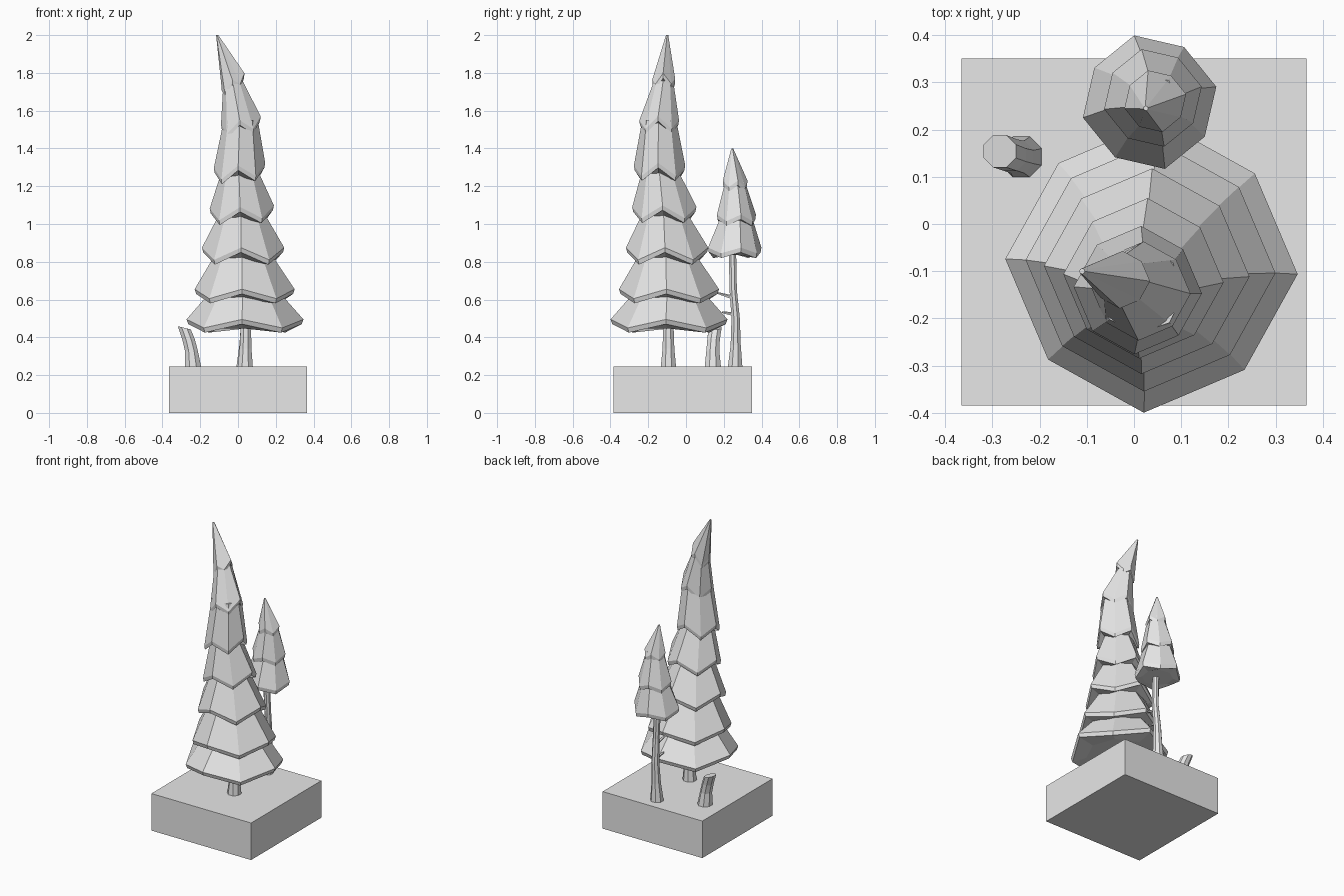
import bpy, bmesh
from math import sin, cos, radians, tau
from mathutils import Vector

cube = bpy.data.objects.get("Cube")
if cube:
    bpy.data.objects.remove(cube, do_unlink=True)

GREY = (0.8, 0.8, 0.8, 1)
grey = bpy.data.materials.new("light_grey")
grey.use_nodes = True
grey.diffuse_color = GREY
grey.node_tree.nodes["Principled BSDF"].inputs["Base Color"].default_value = GREY


def finish(name, bm):
    bmesh.ops.recalc_face_normals(bm, faces=bm.faces)
    mesh = bpy.data.meshes.new(name)
    bm.to_mesh(mesh)
    bm.free()
    mesh.materials.append(grey)
    obj = bpy.data.objects.new(name, mesh)
    bpy.context.collection.objects.link(obj)
    return obj


def ring(centre, r, turn=0, drop=0, tilt=0):
    """Octagon whose diagonal corners are pulled in and dropped."""
    pts = []
    for i in range(8):
        a = radians(turn) + tau * i / 8
        odd = i % 2
        rr = r * (0.95 if odd and drop else 1)
        x, y = rr * cos(a), rr * sin(a)
        pts.append(Vector(centre) + Vector((x, y, tilt * x - drop * odd)))
    return pts


def loft(name, rings):
    """Skin a stack of octagons and cap both ends."""
    bm = bmesh.new()
    rows = [[bm.verts.new(p) for p in pts] for pts in rings]
    for low, high in zip(rows, rows[1:]):
        for i in range(8):
            j = (i + 1) % 8
            bm.faces.new((low[i], low[j], high[j], high[i]))
    bm.faces.new(rows[0][::-1])
    bm.faces.new(rows[-1])
    return finish(name, bm)


def foliage(name, tiers, apex, turn):
    """Tiers: centre x, y, z, radius, corner drop, tilt, top radius, top height."""
    for n, (x, y, z, r, drop, tilt, top_r, top_z) in enumerate(tiers):
        nxt = tiers[n + 1] if n + 1 < len(tiers) else apex
        lip = 0.025
        loft(f"{name}_tier_{n + 1}", [
            ring((x, y, z - lip - drop * 0.5), r * 0.65, turn, 0, tilt),
            ring((x, y, z - lip), r * 0.97, turn, drop, tilt),
            ring((x, y, z), r, turn, drop, tilt),
            ring((nxt[0], nxt[1], top_z), top_r, turn),
        ])


def trunk(name, path):
    loft(name, [ring((x, y, z), r, 22.5) for x, y, z, r in path])


# Square plinth
bm = bmesh.new()
bmesh.ops.create_cube(bm, size=1)
for v in bm.verts:
    v.co = (v.co.x * 0.73, v.co.y * 0.735 - 0.017, (v.co.z + 0.5) * 0.245)
finish("plinth", bm)

# Large leaning fir
trunk("large_trunk", [(0.038, -0.093, 0.24, 0.044), (0.04, -0.093, 0.34, 0.034),
                      (0.042, -0.093, 0.5, 0.028)])
foliage("large_fir", [
    (0.037, -0.090, 0.495, 0.310, 0.045, 0.00, 0.165, 0.66),
    (0.035, -0.090, 0.655, 0.265, 0.050, 0.00, 0.130, 0.87),
    (0.027, -0.100, 0.875, 0.218, 0.065, 0.00, 0.100, 1.09),
    (0.020, -0.115, 1.090, 0.170, 0.065, 0.05, 0.085, 1.31),
    (0.008, -0.140, 1.310, 0.136, 0.065, 0.10, 0.090, 1.55),
    (0.015, -0.142, 1.550, 0.105, 0.060, 0.20, 0.050, 1.76),
    (-0.027, -0.118, 1.765, 0.061, 0.045, 0.55, 0.006, 2.0),
], (-0.11, -0.10), -3)

# Small fir on a long bent trunk
trunk("small_trunk", [(0.03, 0.26, 0.24, 0.042), (0.034, 0.263, 0.36, 0.029),
                      (0.04, 0.263, 0.5, 0.024), (0.043, 0.25, 0.65, 0.021),
                      (0.035, 0.245, 0.9, 0.021)])
foliage("small_fir", [
    (0.033, 0.258, 0.875, 0.145, 0.030, 0.0, 0.080, 1.05),
    (0.040, 0.267, 1.050, 0.106, 0.035, 0.0, 0.052, 1.23),
    (0.045, 0.260, 1.230, 0.067, 0.035, 0.0, 0.005, 1.4),
], (0.025, 0.245), 13)


# Broken twigs on the small trunk
def twig(name, start, end):
    a, b = Vector(start), Vector(end)
    bm = bmesh.new()
    bmesh.ops.create_cone(bm, cap_ends=True, segments=5, radius1=0.012,
                          radius2=0.005, depth=(b - a).length)
    obj = finish(name, bm)
    obj.location = (a + b) / 2
    obj.rotation_euler = (b - a).to_track_quat("Z", "Y").to_euler()


twig("upper_twig", (0.042, 0.25, 0.61), (0.035, 0.165, 0.635))
twig("lower_twig", (0.04, 0.262, 0.52), (0.03, 0.19, 0.533))

# Bent stump, cut at a slant
stump_rings = [(-0.238, 0.142, 0.24, 0.047), (-0.247, 0.142, 0.33, 0.037),
               (-0.262, 0.146, 0.39, 0.036)]
loft("stump", [ring((x, y, z), r, 22.5) for x, y, z, r in stump_rings]
     + [ring((-0.284, 0.154, 0.45), 0.037, 22.5, 0, -0.25)])
